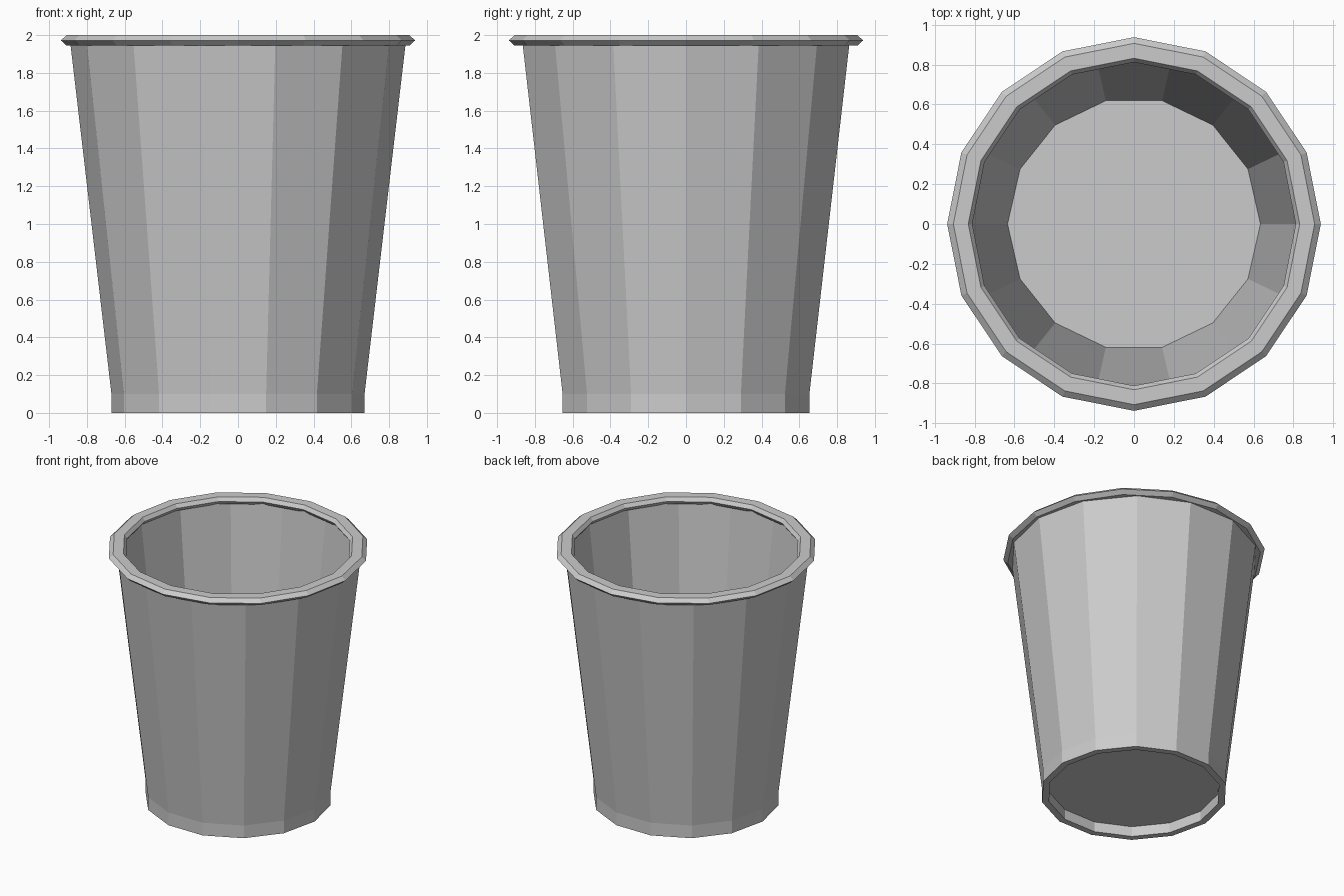
import bpy, bmesh
from math import cos, sin, tau

if "Cube" in bpy.data.objects:
    bpy.data.objects.remove(bpy.data.objects["Cube"])


def lathe(name, profile, sides, closed=False):
    """Revolve (radius, z) points; an open profile is capped at both ends."""
    bm = bmesh.new()
    rings = [[bm.verts.new((r * cos(tau * i / sides), r * sin(tau * i / sides), z))
              for i in range(sides)] for r, z in profile]
    pairs = list(zip(rings, rings[1:]))
    if closed:
        pairs.append((rings[-1], rings[0]))
    else:
        bm.faces.new(rings[0])
        bm.faces.new(rings[-1])
    for a, b in pairs:
        for i in range(sides):
            j = (i + 1) % sides
            bm.faces.new((a[i], a[j], b[j], b[i]))
    bmesh.ops.recalc_face_normals(bm, faces=bm.faces)
    mesh = bpy.data.meshes.new(name)
    bm.to_mesh(mesh)
    bm.free()
    obj = bpy.data.objects.new(name, mesh)
    bpy.context.collection.objects.link(obj)
    return obj


# Cup wall with recessed underside, vertical foot and raised floor
lathe("cup_body", [(0.62, 0.08), (0.62, 0.0), (0.67, 0.0), (0.67, 0.1),
                   (0.888, 1.96), (0.845, 1.96), (0.635, 0.1)], 14)

# Rolled lip with a six-sided section
lathe("rim", [(0.938, 1.972), (0.907, 2.0), (0.832, 2.0),
              (0.812, 1.972), (0.832, 1.944), (0.907, 1.944)], 16, closed=True)
